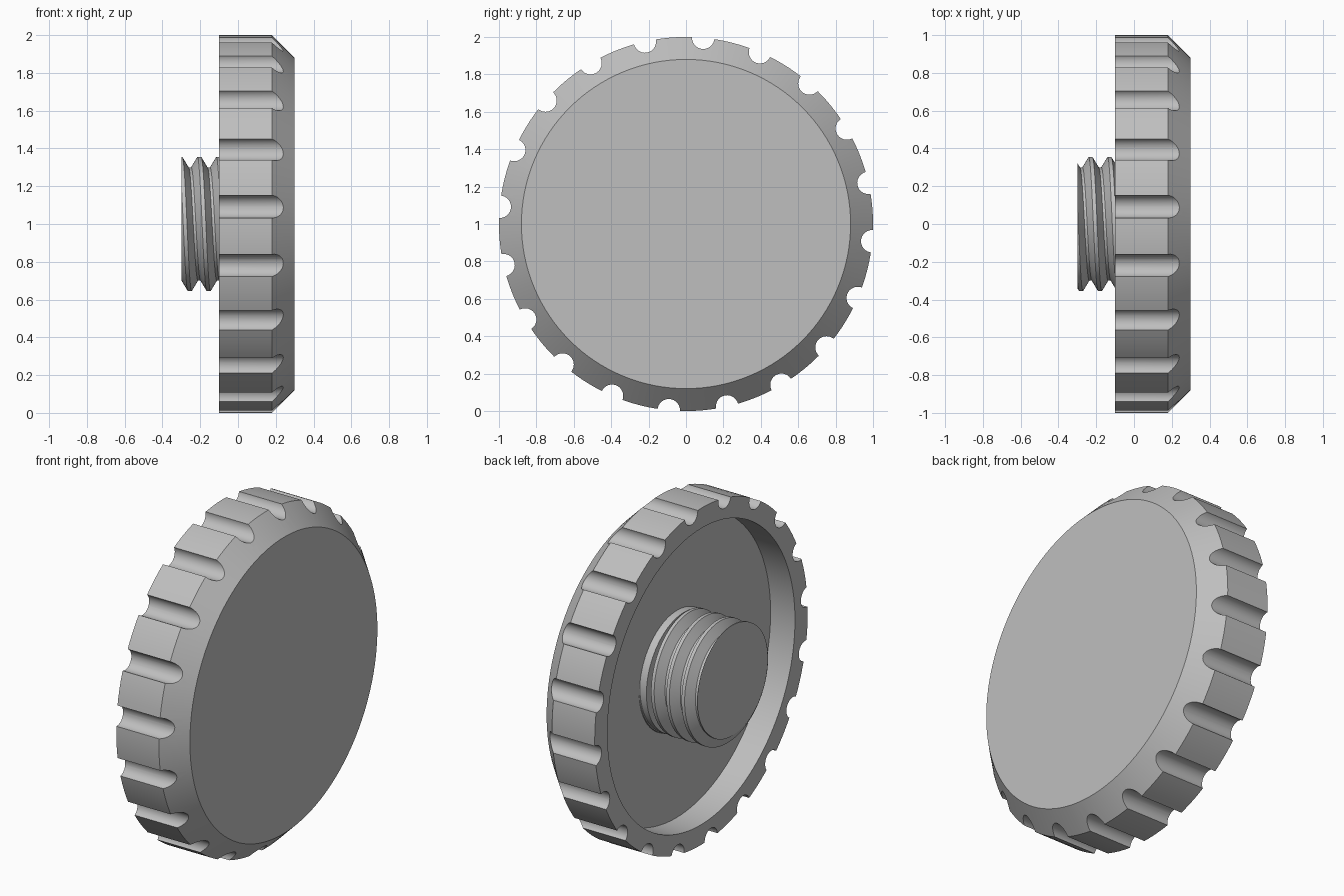
import bpy, bmesh, math
from mathutils import Matrix, Vector

if "Cube" in bpy.data.objects:
    bpy.data.objects.remove(bpy.data.objects["Cube"], do_unlink=True)

AXIS_Z = 1.0        # height of the knob axis, which runs along x
FLOOR_X = 0.06      # bottom of the hollow on the threaded side

grey = bpy.data.materials.new("grey")
grey.use_nodes = True
grey.diffuse_color = (0.52, 0.52, 0.52, 1)
grey.node_tree.nodes["Principled BSDF"].inputs["Base Color"].default_value = grey.diffuse_color


def make_object(name, bm):
    bmesh.ops.recalc_face_normals(bm, faces=bm.faces[:])
    mesh = bpy.data.meshes.new(name)
    bm.to_mesh(mesh)
    bm.free()
    mesh.materials.append(grey)
    obj = bpy.data.objects.new(name, mesh)
    obj.location.z = AXIS_Z
    bpy.context.collection.objects.link(obj)
    return obj


def activate(obj):
    bpy.ops.object.select_all(action="DESELECT")
    obj.select_set(True)
    bpy.context.view_layer.objects.active = obj


def smooth(obj, degrees=25):
    activate(obj)
    bpy.ops.object.shade_smooth_by_angle(angle=math.radians(degrees))


def lathe(name, profile, steps=128):
    """Spin (x, radius) points around the x axis."""
    bm = bmesh.new()
    verts = [bm.verts.new((x, r, 0)) for x, r in profile]
    edges = [bm.edges.new(pair) for pair in zip(verts, verts[1:])]
    bmesh.ops.spin(bm, geom=verts + edges, cent=(0, 0, 0), axis=(1, 0, 0),
                   angle=math.tau, steps=steps)
    bmesh.ops.remove_doubles(bm, verts=bm.verts[:], dist=1e-4)
    return make_object(name, bm)


# Hollow chamfered knob
knob = lathe("knob_body", [(FLOOR_X, 0), (FLOOR_X, 0.88), (-0.1, 0.88), (-0.1, 1),
                           (0.18, 1), (0.3, 0.88), (0.3, 0)])

# Round grip grooves around the rim
bm = bmesh.new()
for i in range(20):
    a = math.radians(-5.3 + 18 * i)
    place = Matrix.Translation((0.1, math.cos(a), math.sin(a))) @ Matrix.Rotation(math.pi / 2, 4, "Y")
    bmesh.ops.create_cone(bm, cap_ends=True, segments=40, radius1=0.06, radius2=0.06,
                          depth=0.6, matrix=place)
cutter = make_object("groove_cutter", bm)
cutter.hide_render = True
cut = knob.modifiers.new("grooves", "BOOLEAN")
cut.operation = "DIFFERENCE"
cut.solver = "EXACT"
cut.object = cutter
activate(knob)
bpy.ops.object.modifier_apply(modifier=cut.name)
bpy.data.objects.remove(cutter, do_unlink=True)
smooth(knob)

# Helical screw thread: trapezoid profile sheared along the axis, trimmed at both ends
PITCH, SIDES, TURNS = 0.1, 96, 7
tooth = [(-0.01, 0.355), (0.01, 0.355), (0.043, 0.3), (0.057, 0.3)]
bm = bmesh.new()
columns = []
for i in range(SIDES + 1):
    a = math.tau * i / SIDES
    column = []
    for turn in range(TURNS):
        for dx, r in tooth:
            x = -0.53 + PITCH * (turn + i / SIDES) + dx
            column.append(bm.verts.new((x, r * math.cos(a), r * math.sin(a))))
    columns.append(column)
for left, right in zip(columns, columns[1:]):
    for k in range(len(left) - 1):
        bm.faces.new((left[k], left[k + 1], right[k + 1], right[k]))
bmesh.ops.remove_doubles(bm, verts=bm.verts[:], dist=1e-4)
for x, side in ((-0.3, -1), (FLOOR_X + 0.01, 1)):
    bmesh.ops.bisect_plane(bm, geom=bm.verts[:] + bm.edges[:] + bm.faces[:], dist=1e-5,
                           plane_co=Vector((x, 0, 0)), plane_no=Vector((side, 0, 0)),
                           clear_outer=True)
bmesh.ops.holes_fill(bm, edges=[e for e in bm.edges if e.is_boundary], sides=0)
smooth(make_object("screw_thread", bm))

# Plain collar where the thread runs out at the base
smooth(lathe("thread_collar", [(0.015, 0.29), (0.015, 0.35), (FLOOR_X + 0.01, 0.35)], 96))
